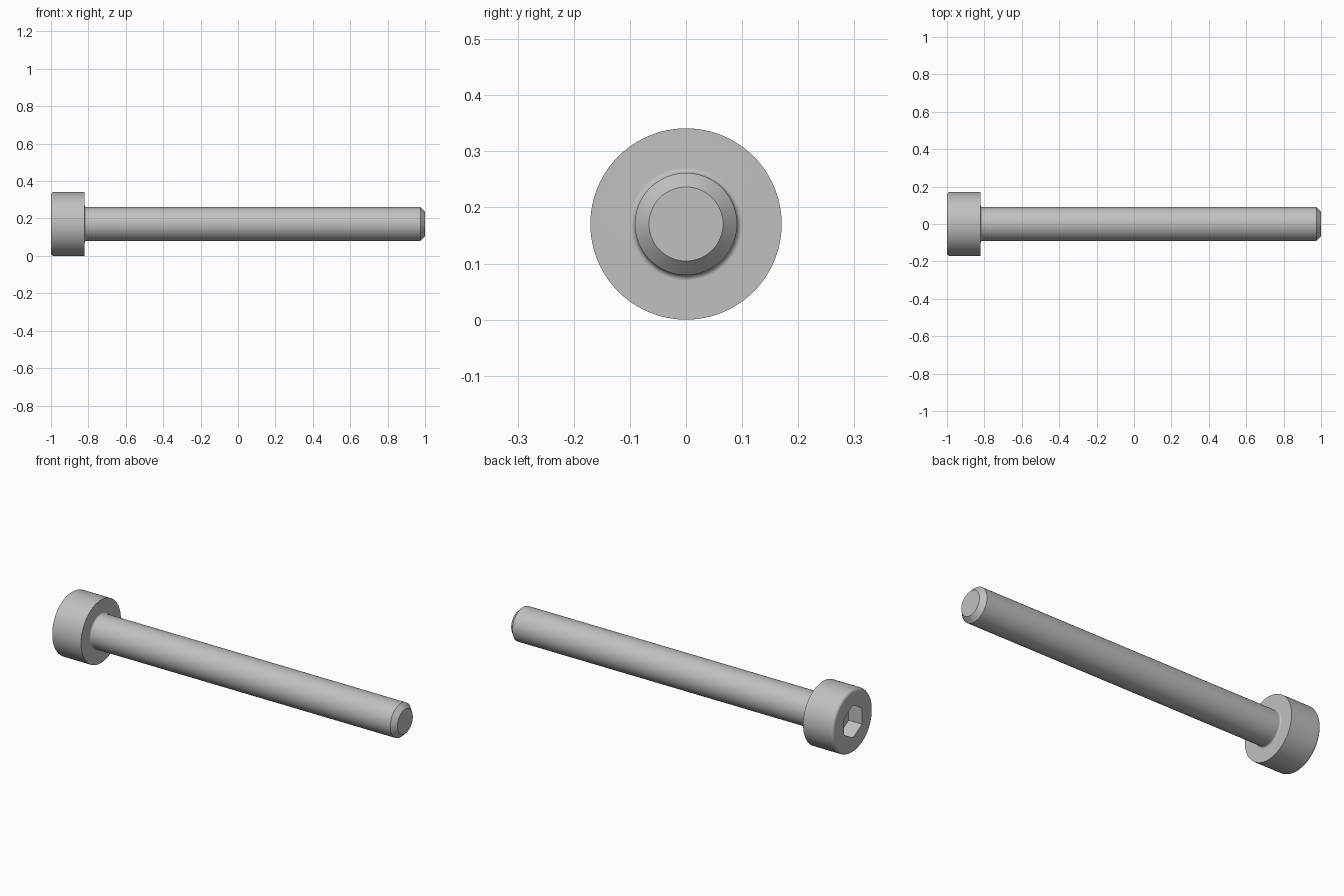
import bpy, bmesh
from math import sin, cos, pi, radians

default = bpy.data.objects.get("Cube")
if default:
    bpy.data.objects.remove(default, do_unlink=True)

SIDES = 96
HEAD_R, SHANK_R, TIP_R = 0.1705, 0.091, 0.066
HEAD_X = -0.82                      # underside of the head
ROUND, FILLET, CHAMFER = 0.016, 0.01, 0.025
SOCKET_R, SOCKET_DEPTH = 0.088, 0.08
STEPS = 6

steel = bpy.data.materials.new("brushed steel grey")
steel.use_nodes = True
colour = (0.53, 0.53, 0.53, 1)
steel.diffuse_color = colour
steel.node_tree.nodes["Principled BSDF"].inputs["Base Color"].default_value = colour

bm = bmesh.new()


def ring(x, radius, sides=SIDES):
    """Circle of vertices around the long axis, first one at the top."""
    return [bm.verts.new((x, radius * sin(2 * pi * i / sides),
                          HEAD_R + radius * cos(2 * pi * i / sides)))
            for i in range(sides)]


def skin(a, b):
    """Quads between two rings of equal size."""
    n = len(a)
    for i in range(n):
        bm.faces.new((a[i], a[(i + 1) % n], b[(i + 1) % n], b[i]))


def arc(cx, cr, radius, start, end):
    """Profile points (x, r) along a circular arc."""
    angles = [start + (end - start) * i / STEPS for i in range(STEPS + 1)]
    return [(cx + radius * cos(t), cr + radius * sin(t)) for t in angles]


# Profile: rounded head rim, underside, neck fillet, shank and chamfered tip
profile = arc(-1 + ROUND, HEAD_R - ROUND, ROUND, pi, pi / 2)
profile.append((HEAD_X, HEAD_R))
profile += arc(HEAD_X + FILLET, SHANK_R + FILLET, FILLET, pi, 1.5 * pi)
profile += [(1 - CHAMFER, SHANK_R), (1, TIP_R)]
rings = [ring(x, r) for x, r in profile]
for a, b in zip(rings, rings[1:]):
    skin(a, b)
bm.faces.new(rings[-1])

# Hexagonal socket with a flat floor
mouth = ring(-1, SOCKET_R, 6)
floor = ring(-1 + SOCKET_DEPTH, SOCKET_R, 6)
skin(mouth, floor)
bm.faces.new(floor)

# Head face: six sectors between the socket mouth and the rim
span = SIDES // 6
for i in range(6):
    rim = [rings[0][(i * span + k) % SIDES] for k in range(span + 1)]
    bm.faces.new(rim + [mouth[(i + 1) % 6], mouth[i]])

bmesh.ops.recalc_face_normals(bm, faces=bm.faces)
mesh = bpy.data.meshes.new("socket_screw")
bm.to_mesh(mesh)
bm.free()
mesh.materials.append(steel)
screw = bpy.data.objects.new("socket_screw", mesh)
bpy.context.collection.objects.link(screw)

# Smooth curved walls, crisp chamfer and socket edges
bpy.ops.object.select_all(action="DESELECT")
screw.select_set(True)
bpy.context.view_layer.objects.active = screw
bpy.ops.object.shade_smooth_by_angle(angle=radians(30))
weighted = screw.modifiers.new("flat_caps", "WEIGHTED_NORMAL")
weighted.keep_sharp = True
